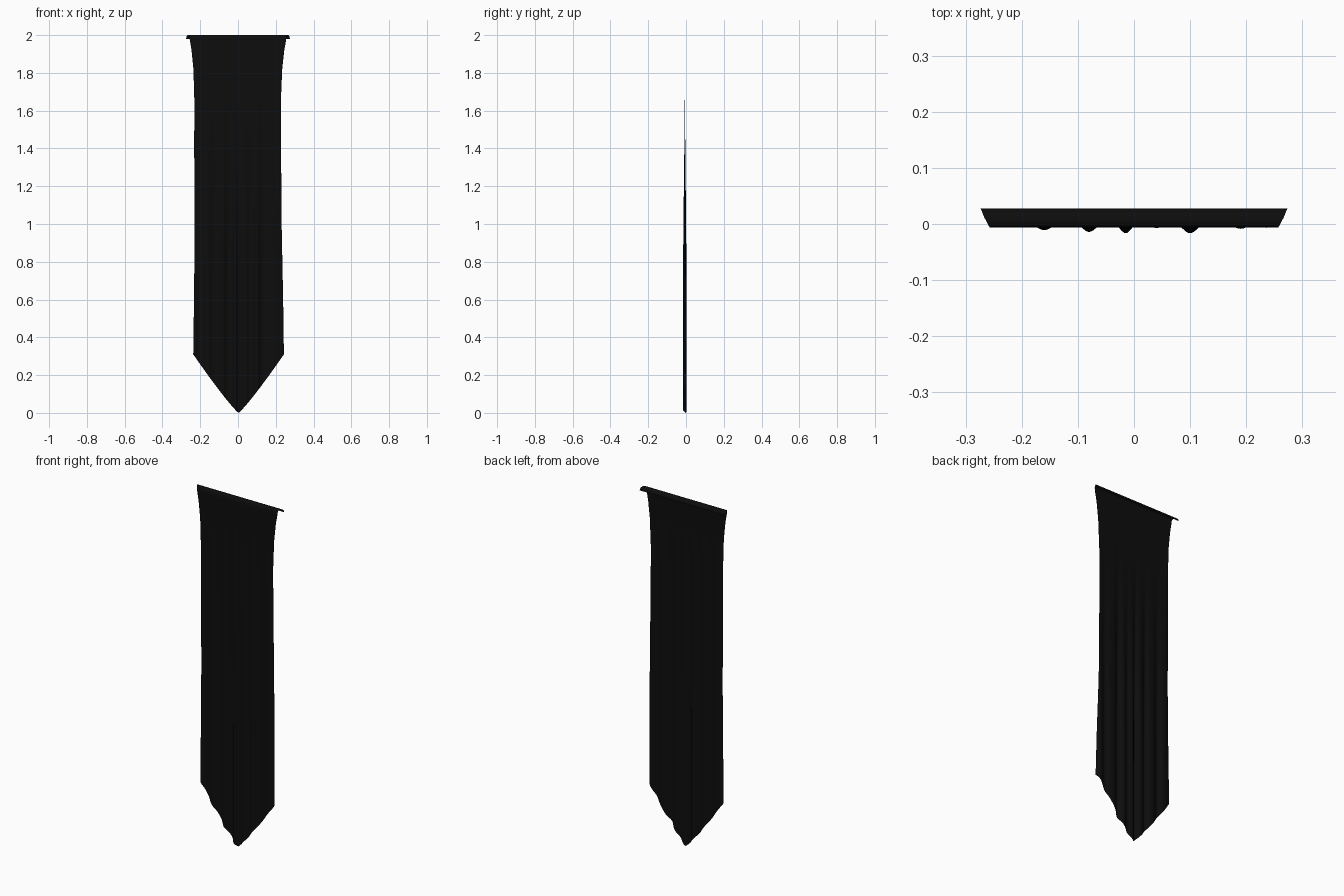
import bpy, bmesh, math

if "Cube" in bpy.data.objects:
    bpy.data.objects.remove(bpy.data.objects["Cube"])

NX, NZ = 96, 90

# outline of the hanging cloth: (height, left edge, right edge)
EDGES = [(0.0, -0.237, 0.243), (0.31, -0.237, 0.243), (0.6, -0.233, 0.239),
         (1.0, -0.229, 0.231), (1.4, -0.232, 0.228), (1.65, -0.231, 0.227),
         (1.82, -0.236, 0.234), (1.92, -0.246, 0.245), (1.985, -0.257, 0.257),
         (2.1, -0.259, 0.26)]
# folds towards the front: (x, depth, width)
FOLDS = [(-0.23, 0.007, 0.012), (-0.16, 0.012, 0.020), (-0.08, 0.015, 0.017),
         (-0.015, 0.017, 0.014), (0.04, 0.009, 0.015), (0.10, 0.017, 0.018),
         (0.19, 0.010, 0.020), (0.25, 0.021, 0.014)]
# rolled-over top hem: (y, z, half width)
HEM = [(0.028, 1.980, 0.275), (0.027, 1.988, 0.273), (0.022, 1.996, 0.271),
       (0.012, 2.0, 0.267), (0.003, 2.0, 0.262), (-0.003, 1.997, 0.259)]


def edges_at(z):
    for a, b in zip(EDGES, EDGES[1:]):
        if z <= b[0]:
            t = (z - a[0]) / (b[0] - a[0])
            return tuple(a[i] + (b[i] - a[i]) * t for i in (1, 2))


def fold_y(x, z):
    t = max(0.0, min(1.0, (1.85 - z) / 1.3))
    t = t * t * (3 - 2 * t)
    y = 0.003 - sum(d * 1.15 * math.exp(-((x - c) / w) ** 2) for c, d, w in FOLDS)
    return -0.006 * (1 - t) + y * t


bm = bmesh.new()
rows = []
us = [2 * i / NX - 1 for i in range(NX + 1)]
for y, z, w in HEM:
    rows.append([bm.verts.new((u * w, y, z)) for u in us])

# hanging sheet: each column runs from the hem down to the pointed bottom
for j in range(NZ + 1):
    v = j / NZ
    row = []
    for u in us:
        bottom = 0.31 * abs(u) ** 1.12
        z = 1.992 + (bottom - 1.992) * v
        l, r = edges_at(z)
        x = l + (r - l) * (u + 1) / 2
        row.append(bm.verts.new((x, fold_y(x, z), z)))
    rows.append(row)

for a, b in zip(rows, rows[1:]):
    for i in range(NX):
        bm.faces.new((a[i], b[i], b[i + 1], a[i + 1]))
bmesh.ops.recalc_face_normals(bm, faces=bm.faces)
mid = min(bm.faces, key=lambda f: (f.calc_center_median().z - 1.7) ** 2)
if mid.normal.y > 0:
    bmesh.ops.reverse_faces(bm, faces=bm.faces)

mesh = bpy.data.meshes.new("banner_cloth")
bm.to_mesh(mesh)
bm.free()
mesh.polygons.foreach_set("use_smooth", [True] * len(mesh.polygons))
banner = bpy.data.objects.new("banner_cloth", mesh)
bpy.context.collection.objects.link(banner)

# black fabric
mat = bpy.data.materials.new("black_fabric")
mat.diffuse_color = (0.004, 0.004, 0.004, 1)
mat.use_nodes = True
mat.node_tree.nodes["Principled BSDF"].inputs["Base Color"].default_value = mat.diffuse_color
mesh.materials.append(mat)
